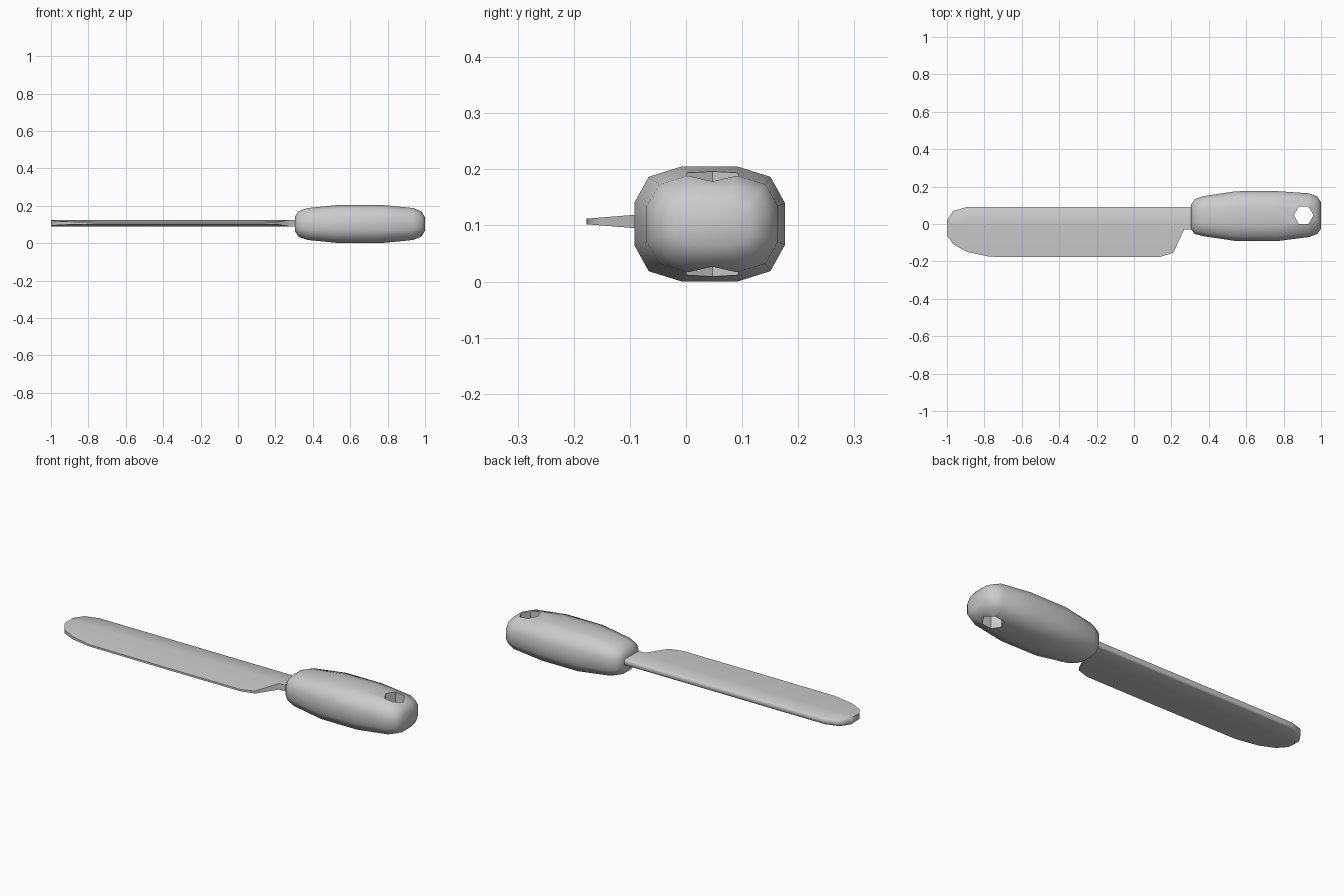
import bpy, bmesh, math

if "Cube" in bpy.data.objects:
    bpy.data.objects.remove(bpy.data.objects["Cube"])


def loft(name, rings):
    """Skin a list of equal-length closed rings and cap both ends."""
    bm = bmesh.new()
    loops = [[bm.verts.new(p) for p in ring] for ring in rings]
    n = len(loops[0])
    for a, b in zip(loops, loops[1:]):
        for i in range(n):
            j = (i + 1) % n
            bm.faces.new((a[i], a[j], b[j], b[i]))
    bm.faces.new(loops[0])
    bm.faces.new(loops[-1])
    bmesh.ops.recalc_face_normals(bm, faces=bm.faces)
    mesh = bpy.data.meshes.new(name)
    bm.to_mesh(mesh)
    bm.free()
    obj = bpy.data.objects.new(name, mesh)
    bpy.context.collection.objects.link(obj)
    return obj


def smooth(obj, angle):
    bpy.ops.object.select_all(action='DESELECT')
    obj.select_set(True)
    bpy.context.view_layer.objects.active = obj
    bpy.ops.object.shade_smooth_by_angle(angle=math.radians(angle))


# Handle: twelve-sided rounded section, swelling in the middle
quarter = [(1, 0.37), (0.81, 0.82), (0.37, 1)]
section = (quarter + [(-u, v) for u, v in reversed(quarter)]
           + [(-u, -v) for u, v in quarter] + [(u, -v) for u, v in reversed(quarter)])
# x, y centre, half width, half height
stations = [(0.305, 0.037, 0.066, 0.04), (0.325, 0.04, 0.093, 0.069),
            (0.37, 0.042, 0.107, 0.085), (0.545, 0.042, 0.133, 0.1025),
            (0.76, 0.042, 0.134, 0.1025), (0.935, 0.047, 0.117, 0.086),
            (0.98, 0.047, 0.1, 0.068), (1.0, 0.045, 0.07, 0.036)]
handle = loft("handle", [[(x, c + u * hy, 0.1025 + v * hz) for u, v in section]
                         for x, c, hy, hz in stations])

# Hanging hole: six-sided, right through the handle
bpy.ops.mesh.primitive_cylinder_add(vertices=6, radius=0.053, depth=0.6,
                                    location=(0.907, 0.047, 0.1),
                                    rotation=(0, 0, math.pi / 6))
cutter = bpy.context.object
cutter.name = "hole_cutter"
cutter.hide_render = True
cut = handle.modifiers.new("hanging_hole", 'BOOLEAN')
cut.operation = 'DIFFERENCE'
cut.solver = 'EXACT'
cut.object = cutter
bpy.ops.object.select_all(action='DESELECT')
handle.select_set(True)
bpy.context.view_layer.objects.active = handle
bpy.ops.object.modifier_apply(modifier=cut.name)
bpy.data.objects.remove(cutter)
smooth(handle, 50)

# Blade: x, spine y, cutting edge y
outline = [(-1.0, 0.02, -0.06), (-0.965, 0.07, -0.11), (-0.89, 0.092, -0.15),
           (-0.77, 0.092, -0.175), (-0.3, 0.092, -0.177), (0.14, 0.092, -0.176),
           (0.21, 0.092, -0.153), (0.268, 0.092, -0.03), (0.34, 0.092, -0.03)]


def half_thickness(y):
    return min(0.017, 0.005 + 0.08 * (y + 0.177))


def blade_ring(x, top, low):
    mid = max(-0.01, low + 0.01)
    upper = [(top, 0.012), (top - 0.008, 0.017), (mid, half_thickness(mid)),
             (low, half_thickness(low))]
    return ([(x, y, 0.107 + t) for y, t in upper]
            + [(x, y, 0.107 - t) for y, t in reversed(upper)])


blade = loft("blade", [blade_ring(*s) for s in outline])
smooth(blade, 75)
